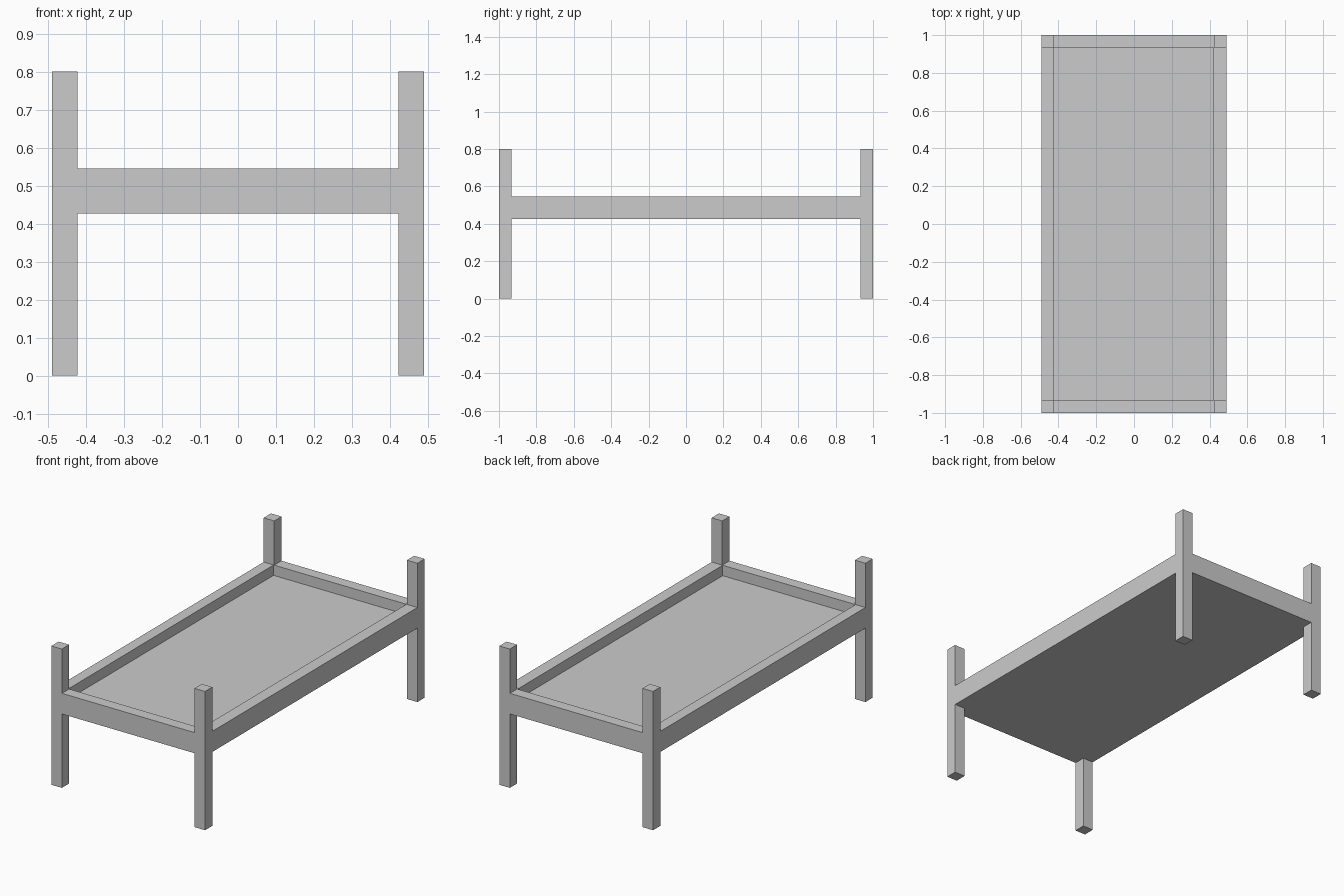
import bpy

if "Cube" in bpy.data.objects:
    bpy.data.objects.remove(bpy.data.objects["Cube"])

X, Y = 0.49, 1.0            # outer half sizes
PX, PY = 0.423, 0.934       # inner faces of the posts
RAIL_LOW, RAIL_TOP = 0.426, 0.545
PANEL_TOP = 0.485


def box(name, lo, hi):
    """Axis-aligned box between two corners."""
    bpy.ops.mesh.primitive_cube_add(size=1, location=[(a + b) / 2 for a, b in zip(lo, hi)])
    ob = bpy.context.object
    ob.name = name
    ob.scale = [b - a for a, b in zip(lo, hi)]
    bpy.ops.object.transform_apply(location=False, rotation=False, scale=True)
    return ob


def span(sign, inner, outer):
    """Range from inner to outer on the chosen side of an axis."""
    return sorted((sign * inner, sign * outer))


# Four square corner posts
for sx, side in ((-1, "left"), (1, "right")):
    for sy, end in ((-1, "front"), (1, "back")):
        x, y = span(sx, PX, X), span(sy, PY, Y)
        box(f"{end}_{side}_post", (x[0], y[0], 0), (x[1], y[1], 0.8))

# Head and foot rails, flush with the posts
for sy, end in ((-1, "front"), (1, "back")):
    y = span(sy, PY, Y)
    box(f"{end}_rail", (-PX, y[0], RAIL_LOW), (PX, y[1], RAIL_TOP))

# Long side rails
LEFT_IN, RIGHT_IN = -0.427, 0.42
box("left_rail", (-X, -PY, RAIL_LOW), (LEFT_IN, PY, RAIL_TOP))
box("right_rail", (RIGHT_IN, -PY, RAIL_LOW), (X, PY, RAIL_TOP))

# Recessed bed base, flush with the rails underneath
box("bed_base", (LEFT_IN, -PY, RAIL_LOW), (RIGHT_IN, PY, PANEL_TOP))
